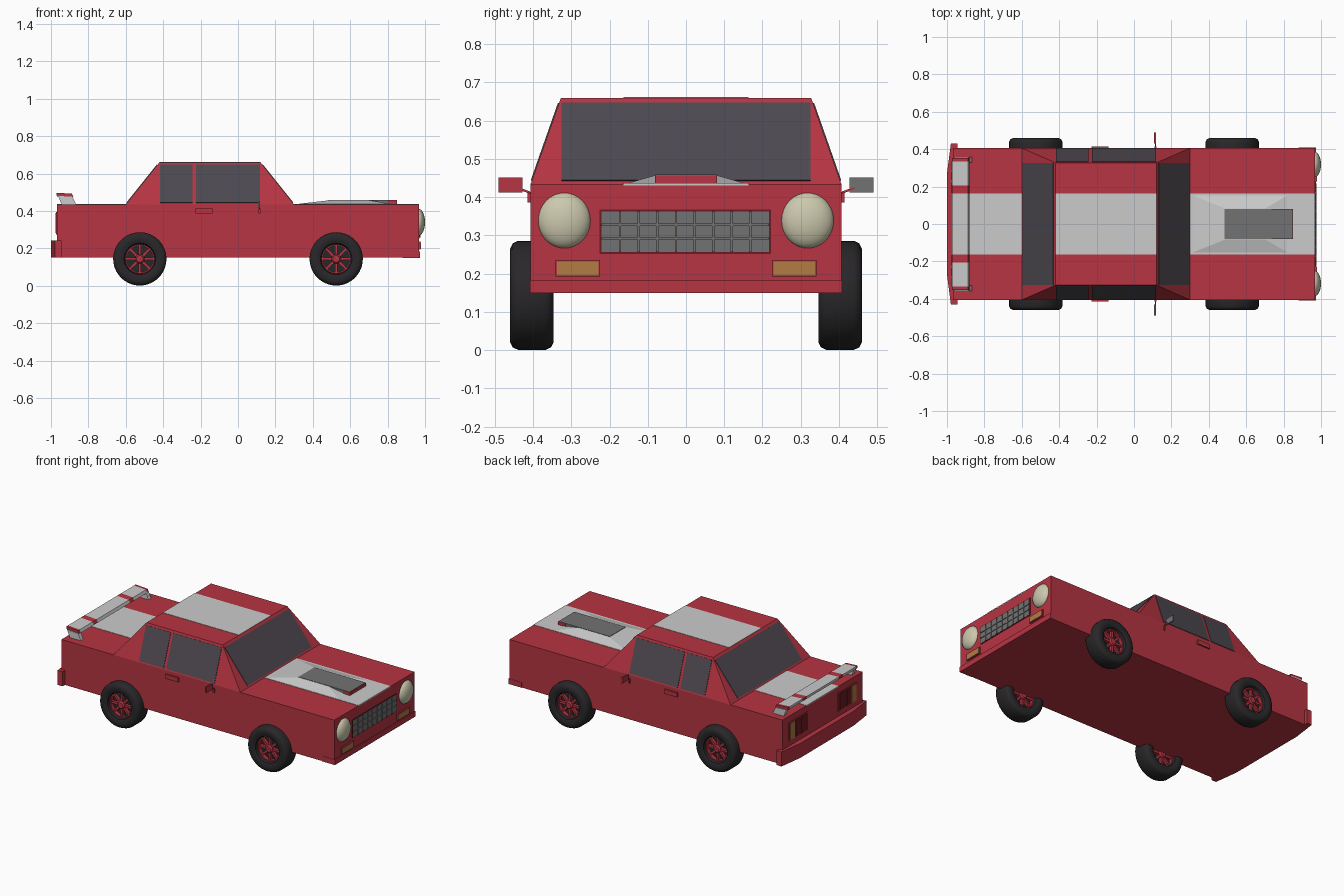
import bpy, bmesh, math
from mathutils import Vector

if "Cube" in bpy.data.objects:
    bpy.data.objects.remove(bpy.data.objects["Cube"])


def mat(name, r, g, b):
    m = bpy.data.materials.new(name)
    m.diffuse_color = (r, g, b, 1)
    m.use_nodes = True
    m.node_tree.nodes["Principled BSDF"].inputs["Base Color"].default_value = m.diffuse_color
    return m


RED = mat("red_paint", 0.47, 0.035, 0.055)
GLASS = mat("dark_glass", 0.075, 0.065, 0.08)
RUBBER = mat("rubber", 0.022, 0.02, 0.022)
DARK = mat("dark_grey", 0.17, 0.17, 0.17)
LAMP = mat("lamp", 0.6, 0.58, 0.42)
AMBER = mat("amber", 0.45, 0.2, 0.06)
TAIL = mat("tail_red", 0.15, 0.01, 0.015)


def finish(name, bm, m=None, smooth=False):
    bmesh.ops.recalc_face_normals(bm, faces=bm.faces[:])
    me = bpy.data.meshes.new(name)
    bm.to_mesh(me)
    bm.free()
    ob = bpy.data.objects.new(name, me)
    bpy.context.collection.objects.link(ob)
    if m:
        me.materials.append(m)
    if smooth:
        bpy.ops.object.select_all(action='DESELECT')
        ob.select_set(True)
        bpy.context.view_layer.objects.active = ob
        bpy.ops.object.shade_smooth_by_angle(angle=math.radians(40))
    return ob


def hull(name, pts, m=None):
    bm = bmesh.new()
    for p in pts:
        bm.verts.new(p)
    bmesh.ops.convex_hull(bm, input=bm.verts[:])
    bmesh.ops.dissolve_limit(bm, angle_limit=0.01, verts=bm.verts[:], edges=bm.edges[:])
    return finish(name, bm, m)


def box(name, x, y, z, m=None):
    return hull(name, [(a, b, c) for a in x for b in y for c in z], m)


def panel(name, quad, out, m):
    # thin slab standing slightly proud of a sloped face
    o = Vector(out).normalized() * 0.003
    q = [Vector(p) for p in quad]
    return hull(name, [p + o for p in q] + [p - o for p in q], m)


def lathe(name, prof, centre, m, n=40):
    # closed (radius, y) profile turned about the y axis
    bm = bmesh.new()
    c = Vector(centre)
    rings = [[bm.verts.new(c + Vector((r * math.cos(t), y, r * math.sin(t)))) for r, y in prof]
             for t in (2 * math.pi * i / n for i in range(n))]
    k = len(prof)
    for i in range(n):
        a, b = rings[i], rings[(i + 1) % n]
        for j in range(k):
            bm.faces.new((a[j], a[(j + 1) % k], b[(j + 1) % k], b[j]))
    return finish(name, bm, m, True)


# Body and cabin
W, ZB, ZR, WR = 0.406, 0.435, 0.66, 0.327
box("body", (-0.968, 0.968), (-W, W), (0.15, ZB), RED)
hull("cabin", [(x, s * W, ZB) for x in (-0.60, 0.30) for s in (-1, 1)] +
     [(x, s * WR, ZR) for x in (-0.42, 0.12) for s in (-1, 1)], RED)


# Cabin windows
def lerp(a, b, z):
    return a + (b - a) * (z - ZB) / (ZR - ZB)


zl, zh = 0.443, 0.646
for name, xb, xt, out in (("windshield", 0.30, 0.12, (0.225, 0, 0.18)),
                          ("rear_window", -0.60, -0.42, (-0.225, 0, 0.18))):
    panel(name, [(lerp(xb, xt, z), s * 0.325, z) for z in (zl, zh) for s in (-1, 1)], out, GLASS)
for s in (-1, 1):
    for name, x0, x1 in (("front_side_window", -0.225, 0.118), ("rear_side_window", -0.418, -0.243)):
        panel(name, [(x, s * lerp(W, WR, z), z) for z in (zl, zh) for x in (x0, x1)],
              (0, s * 0.225, 0.079), GLASS)

# Racing stripe
S = 0.163
for name, x, z in (("hood_stripe", (0.30, 0.969), ZB), ("roof_stripe", (-0.42, 0.12), ZR),
                   ("trunk_stripe", (-0.969, -0.60), ZB)):
    box(name, x, (-S, S), (z - 0.004, z + 0.002))

# Hood bulge and scoop
hull("hood_bulge", [(x, s * 0.158, ZB) for x in (0.30, 0.83) for s in (-1, 1)] +
     [(x, s * 0.082, 0.457) for x in (0.49, 0.70) for s in (-1, 1)])
box("hood_scoop", (0.485, 0.848), (-0.08, 0.08), (0.437, 0.459), DARK)
box("scoop_mouth", (0.80, 0.851), (-0.081, 0.081), (0.437, 0.457), RED)

# Nose: lip, grille, lamps
box("front_lip", (0.88, 0.973), (-W - 0.002, W + 0.002), (0.149, 0.183), RED)
box("grille_frame", (0.96, 0.971), (-0.226, 0.222), (0.252, 0.368), TAIL)
box("grille_mesh", (0.96, 0.972), (-0.221, 0.217), (0.257, 0.363), DARK)
for i in range(1, 9):
    y = -0.221 + 0.438 * i / 9
    box("grille_upright", (0.965, 0.976), (y - 0.003, y + 0.003), (0.257, 0.363), DARK)
for z in (0.292, 0.328):
    box("grille_crossbar", (0.965, 0.976), (-0.221, 0.217), (z - 0.003, z + 0.003), DARK)


def span(s, a, b):
    return (s * a, s * b)


for s in (-1, 1):
    bm = bmesh.new()
    bmesh.ops.create_uvsphere(bm, u_segments=32, v_segments=16, radius=1)
    bmesh.ops.scale(bm, vec=(0.037, 0.069, 0.073), verts=bm.verts[:])
    bmesh.ops.translate(bm, vec=(0.963, s * 0.318, 0.339), verts=bm.verts[:])
    finish("headlight", bm, LAMP, True)
    box("signal_frame", (0.96, 0.977), span(s, 0.225, 0.341), (0.193, 0.236), RED)
    box("turn_signal", (0.96, 0.979), span(s, 0.229, 0.337), (0.197, 0.232), AMBER)

    # Tail lamps
    box("tail_lamp_frame", (-0.972, -0.96), span(s, 0.155, 0.345), (0.275, 0.395), RED)
    for a, b, m in ((0.29, 0.335, AMBER), (0.235, 0.278, TAIL), (0.165, 0.222, TAIL)):
        box("tail_lamp", (-0.976, -0.96), span(s, a, b), (0.282, 0.388), m)

    # Door handle, mirror
    box("door_handle", (-0.226, -0.136), span(s, 0.40, 0.415), (0.386, 0.414), RED)
    box("mirror_bracket", (0.110, 0.120), span(s, 0.40, 0.415), (0.386, 0.41), RED)
    hull("mirror_arm", [(x, s * y, z + d) for x in (0.112, 0.118) for d in (-0.003, 0.003)
                        for y, z in ((0.408, 0.412), (0.44, 0.424))], RED)
    box("mirror_shell", (0.111, 0.117), span(s, 0.428, 0.49), (0.413, 0.451), RED if s < 0 else DARK)
    box("mirror_back", (0.107, 0.111), span(s, 0.430, 0.488), (0.415, 0.449), DARK if s < 0 else RED)

# Rear bumper
hull("rear_bumper", [(x, s * y, z) for x, y in ((-0.944, 0.43), (-0.979, 0.43), (-1.0, 0.27))
                     for s in (-1, 1) for z in (0.15, 0.243)], RED)

# Rear spoiler: striped wing on two end legs
cuts = [(-0.352, -0.335, RED), (-0.335, -0.205, None), (-0.205, -S, RED), (-S, S, None),
        (S, 0.205, RED), (0.205, 0.335, None), (0.335, 0.352, RED)]
for y0, y1, m in cuts:
    hull("spoiler_wing", [(x, y, z) for y in (y0, y1) for x, z in
                          ((-0.972, 0.497), (-0.968, 0.478), (-0.888, 0.492), (-0.880, 0.474))], m)
for s in (-1, 1):
    hull("spoiler_leg", [(x, s * y, z) for y in (0.33, 0.357) for x, z in
                         ((-0.962, 0.48), (-0.885, 0.476), (-0.943, ZB), (-0.866, ZB))])

# Wheels
half = [(0.078, 0.036), (0.084, 0.050), (0.100, 0.057), (0.122, 0.057), (0.136, 0.050), (0.1425, 0.036)]
tyre = half + [(r, -y) for r, y in reversed(half)]
R = 0.1435
for x in (-0.525, 0.525):
    for s in (-1, 1):
        c = (x, s * 0.403, R)
        lathe("tyre", tyre, c, RUBBER)
        lathe("wheel_rim", [(0.071, -0.036), (0.080, -0.036), (0.080, 0.036), (0.071, 0.036)], c, RED)
        lathe("wheel_backing", [(0.001, -0.012), (0.075, -0.012), (0.075, 0.012), (0.001, 0.012)], c, RUBBER)
        lathe("wheel_hub", [(0.001, -0.040), (0.018, -0.040), (0.025, -0.032), (0.025, 0.032),
                            (0.018, 0.040), (0.001, 0.040)], c, RED, 24)
        bm = bmesh.new()
        for i in range(8):
            t = math.pi * i / 4
            d, n = Vector((math.cos(t), 0, math.sin(t))), Vector((-math.sin(t), 0, math.cos(t)))
            vs = [bm.verts.new(Vector(c) + d * r + n * w * q + Vector((0, y, 0)))
                  for r, w in ((0.015, 0.008), (0.074, 0.006)) for q in (-1, 1) for y in (-0.030, 0.030)]
            bmesh.ops.convex_hull(bm, input=vs)
        finish("wheel_spokes", bm, RED)
